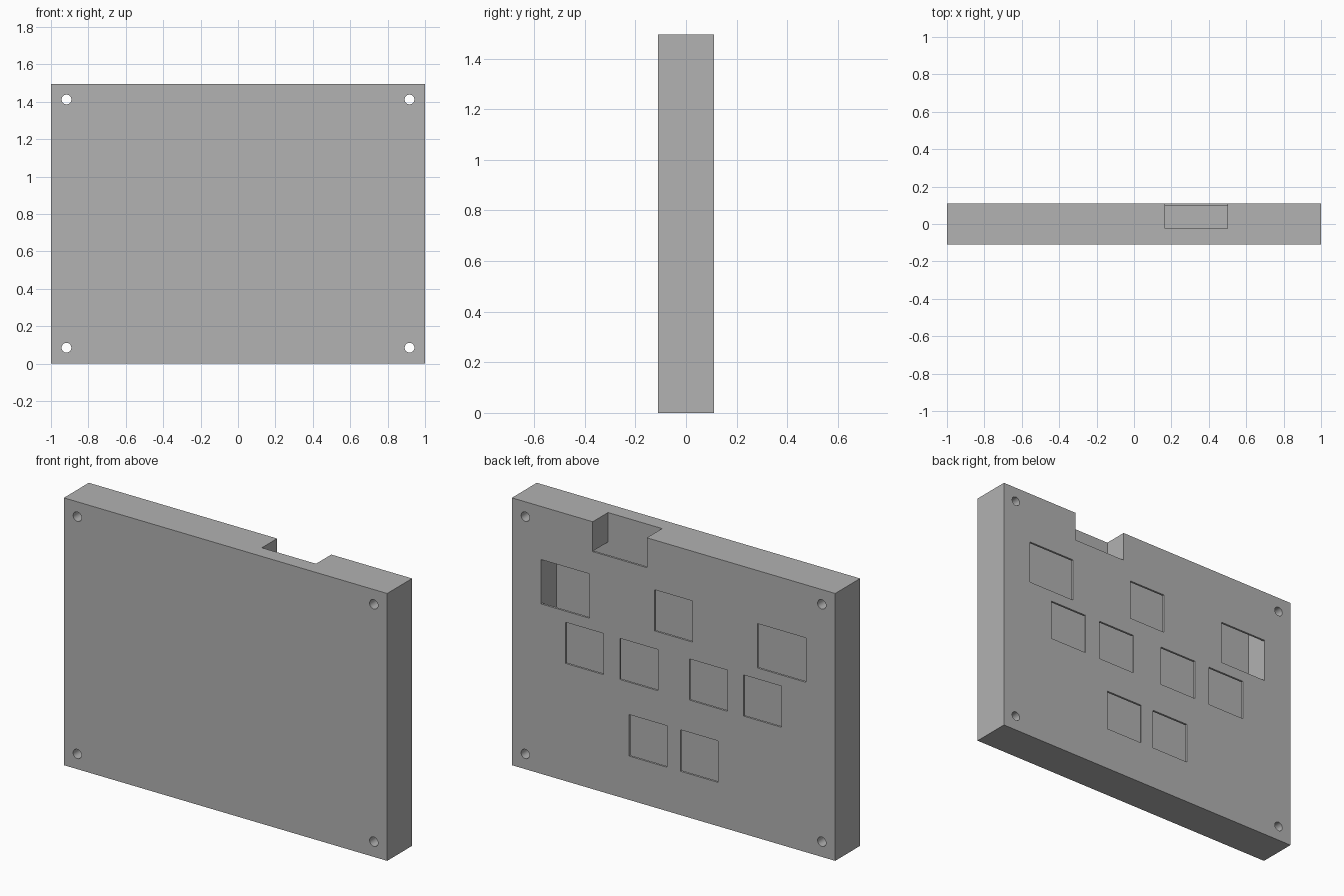
import bpy
import math

cube = bpy.data.objects.get("Cube")
if cube:
    bpy.data.objects.remove(cube, do_unlink=True)

WIDTH, DEPTH, HEIGHT = 2.0, 0.22, 1.495
BACK = DEPTH / 2
FLOOR_Y = -0.025        # inner face of the thick front wall
PANEL_Y = 0.098         # inner face of the thin back panel
ROOF_Z, SILL_Z = 1.33, 0.165

grey = bpy.data.materials.new("plain grey")
grey.use_nodes = True
colour = (0.445, 0.445, 0.445, 1)
grey.diffuse_color = colour
grey.node_tree.nodes["Principled BSDF"].inputs["Base Color"].default_value = colour


def box(name, x0, x1, y0, y1, z0, z1):
    bpy.ops.mesh.primitive_cube_add(
        size=1, location=((x0 + x1) / 2, (y0 + y1) / 2, (z0 + z1) / 2))
    obj = bpy.context.object
    obj.name = name
    obj.scale = (x1 - x0, y1 - y0, z1 - z0)
    bpy.ops.object.transform_apply(location=False, rotation=False, scale=True)
    obj.data.materials.append(grey)
    return obj


def cut(target, cutter):
    cutter.hide_render = True
    mod = target.modifiers.new("cut", 'BOOLEAN')
    mod.operation = 'DIFFERENCE'
    mod.solver = 'EXACT'
    mod.object = cutter
    bpy.context.view_layer.objects.active = target
    bpy.ops.object.modifier_apply(modifier=mod.name)
    bpy.data.objects.remove(cutter, do_unlink=True)


# Solid case
case = box("case", -WIDTH / 2, WIDTH / 2, -BACK, BACK, 0, HEIGHT)

# Hollow inside, behind the thin back panel
cut(case, box("cavity", -0.82, 0.82, FLOOR_Y, PANEL_Y, SILL_Z, ROOF_Z))

# Notch in the top edge, open to the cavity
cut(case, box("notch", 0.165, 0.5, FLOOR_Y, BACK + 0.1, ROOF_Z - 0.002, HEIGHT + 0.1))

# Windows in the back panel: centre x, centre z, width, height
windows = [(0, 1.102, 0.233, 0.23)]
for side in (-1, 1):
    windows += [
        (side * 0.669, 1.074, 0.301, 0.248),
        (side * 0.55, 0.773, 0.235, 0.23),
        (side * 0.215, 0.773, 0.235, 0.23),
        (side * 0.159, 0.361, 0.234, 0.232),
    ]
for x, z, w, h in windows:
    cut(case, box("window", x - w / 2, x + w / 2, 0.05, BACK + 0.1, z - h / 2, z + h / 2))

# Screw holes through the four corners
for x in (-0.917, 0.917):
    for z in (0.085, HEIGHT - 0.083):
        bpy.ops.mesh.primitive_cylinder_add(
            vertices=32, radius=0.026, depth=1, location=(x, 0, z),
            rotation=(math.pi / 2, 0, 0))
        hole = bpy.context.object
        hole.data.materials.append(grey)
        cut(case, hole)

# Smooth hole walls, sharp edges elsewhere
bpy.ops.object.select_all(action='DESELECT')
case.select_set(True)
bpy.context.view_layer.objects.active = case
bpy.ops.object.shade_smooth_by_angle(angle=math.radians(30))
